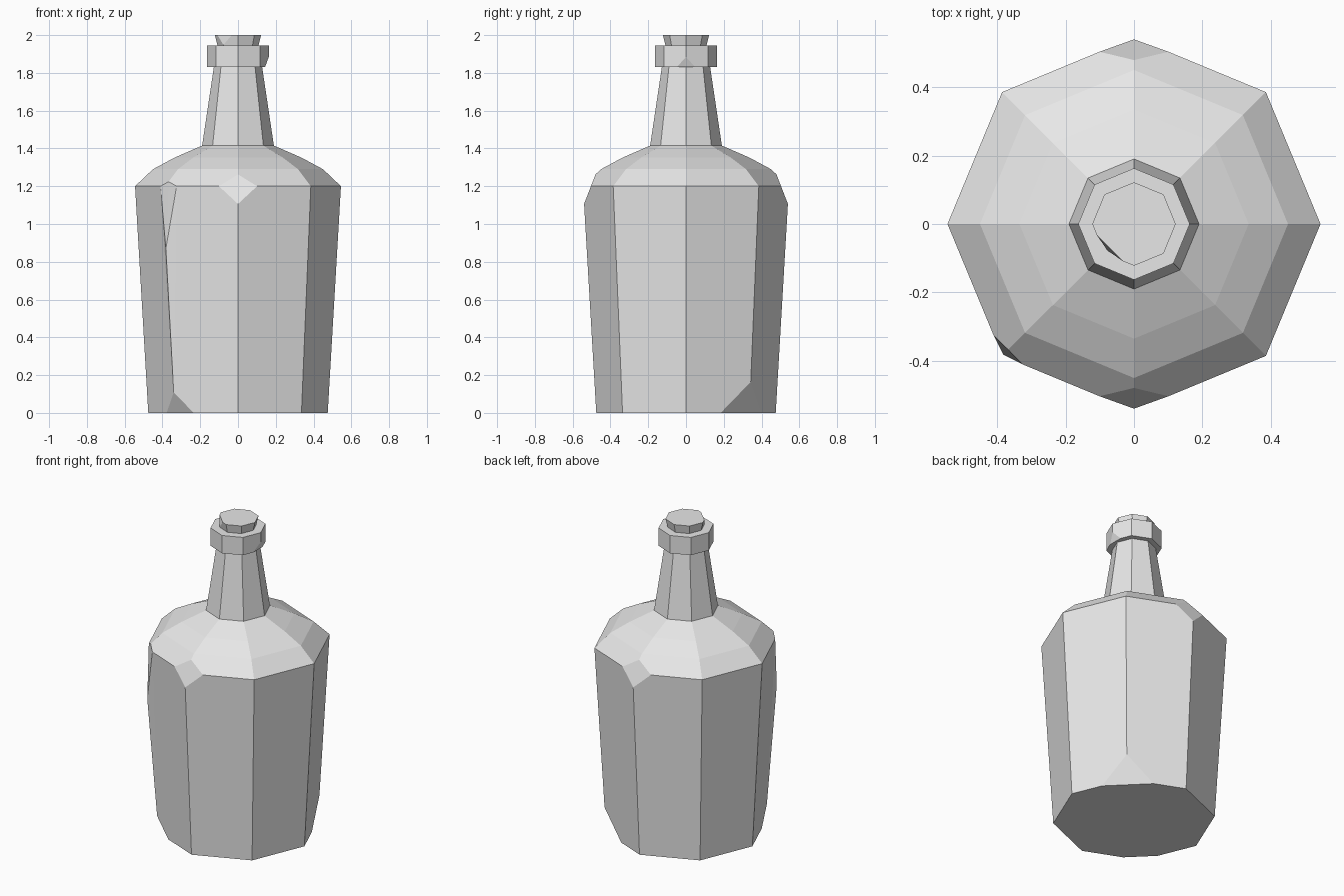
import bpy, bmesh
from math import sin, cos, radians
from mathutils import Vector

if "Cube" in bpy.data.objects:
    bpy.data.objects.remove(bpy.data.objects["Cube"], do_unlink=True)

SIDES = 8

grey = bpy.data.materials.new("plain grey")
grey.use_nodes = True
colour = (0.8, 0.8, 0.8, 1)
grey.diffuse_color = colour
grey.node_tree.nodes["Principled BSDF"].inputs["Base Color"].default_value = colour


def polar(angle, r, z):
    a = radians(angle)
    return Vector((r * cos(a), r * sin(a), z))


def lathe(profile):
    """Closed eight-sided solid from (radius, height) pairs, bottom to top."""
    bm = bmesh.new()
    rings = [[bm.verts.new(polar(i * 360 / SIDES, r, z)) for i in range(SIDES)]
             for r, z in profile]
    for low, high in zip(rings, rings[1:]):
        for i in range(SIDES):
            j = (i + 1) % SIDES
            bm.faces.new((low[i], low[j], high[j], high[i]))
    bm.faces.new(rings[0][::-1])
    bm.faces.new(rings[-1])
    return bm


def chip(bm, angle, low, high):
    """Slice off a corner along the slope from low to high (radius, height)."""
    p, q = polar(angle, *low), polar(angle, *high)
    normal = polar(angle, high[1] - low[1], low[0] - high[0])
    bmesh.ops.bisect_plane(bm, geom=bm.verts[:] + bm.edges[:] + bm.faces[:],
                           plane_co=(p + q) / 2, plane_no=normal.normalized(),
                           clear_outer=True)
    bmesh.ops.holes_fill(bm, edges=[e for e in bm.edges if e.is_boundary], sides=0)


def finish(bm, name):
    bmesh.ops.recalc_face_normals(bm, faces=bm.faces[:])
    mesh = bpy.data.meshes.new(name)
    bm.to_mesh(mesh)
    bm.free()
    mesh.materials.append(grey)
    bpy.context.collection.objects.link(bpy.data.objects.new(name, mesh))


# Body, shoulder and neck
body = lathe([(0.475, 0), (0.545, 1.2), (0.45, 1.29), (0.335, 1.352),
              (0.19, 1.415), (0.125, 1.85)])
for side in (90, 270):
    chip(body, side, (0.54, 1.105), (0.48, 1.26))
chip(body, 225, (0.433, 0), (0.482, 0.11))
chip(body, 45, (0.412, 0), (0.485, 0.165))

# Long worn corner, its lower tip pushed slightly outward
chip(body, 225, (0.526, 0.87), (0.52, 1.2))
tip = polar(225, 0.526, 0.87)
vert = min(body.verts, key=lambda v: (v.co - tip).length)
vert.co = polar(225, 0.54, 0.87)
bmesh.ops.connect_verts_nonplanar(body, angle_limit=0.01, faces=vert.link_faces[:])
finish(body, "bottle_body")

# Collar around the mouth
collar = lathe([(0.163, 1.83), (0.163, 1.945)])
chip(collar, 0, (0.143, 1.83), (0.163, 1.885))
finish(collar, "collar")

# Stopper, widening toward the top
stopper = lathe([(0.105, 1.93), (0.122, 2.0)])
chip(stopper, 225, (0.109, 1.95), (0.1, 2.0))
finish(stopper, "stopper")
